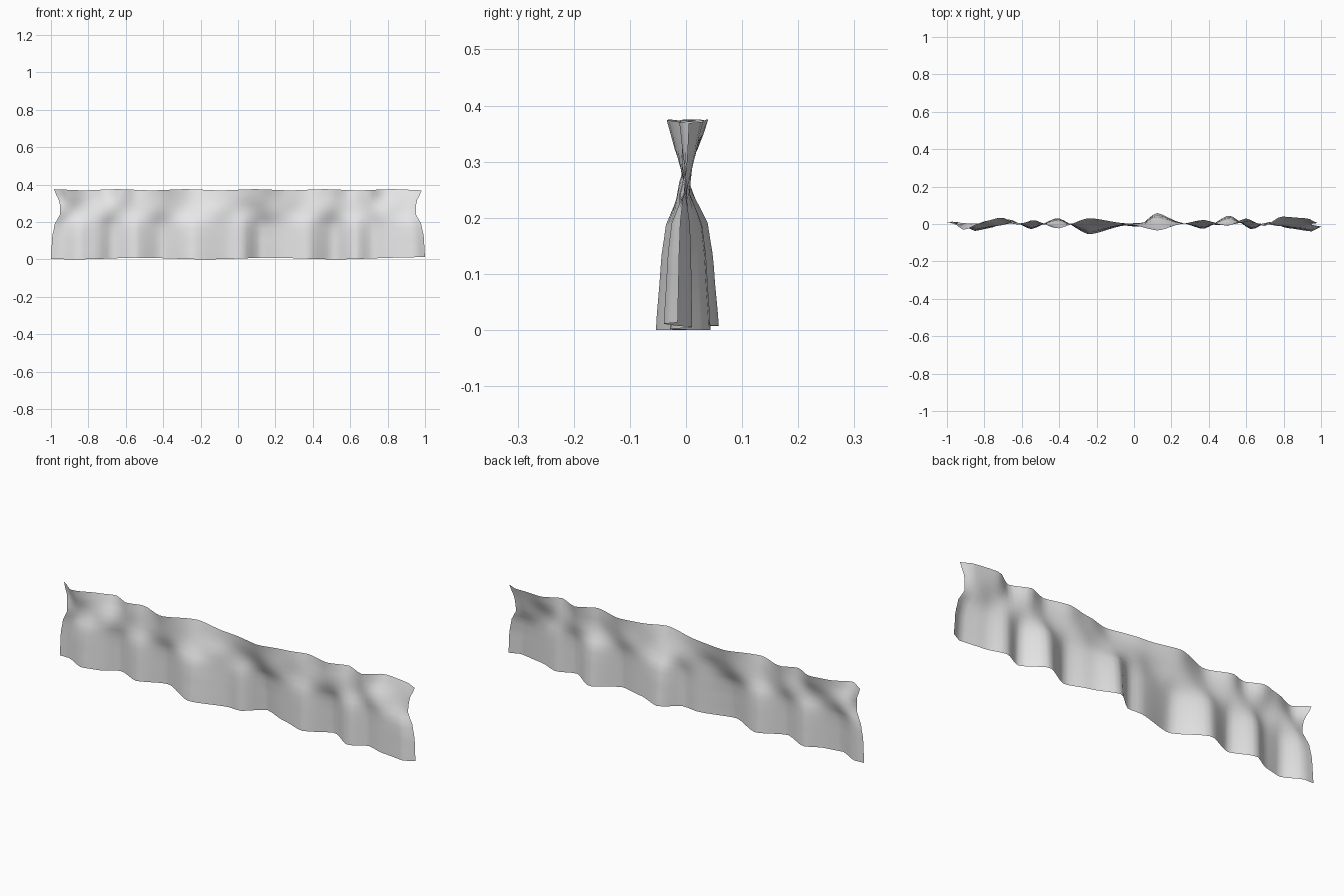
import bpy, bmesh, math

cube = bpy.data.objects.get("Cube")
if cube:
    bpy.data.objects.remove(cube, do_unlink=True)


def blend(keys, v):
    """Smoothly interpolate between (position, value) keys."""
    if v <= keys[0][0]:
        return keys[0][1]
    for (a, p), (b, q) in zip(keys, keys[1:]):
        if v <= b:
            t = (v - a) / (b - a)
            t = 0.5 * t + 0.5 * t * t * (3 - 2 * t)
            return p + (q - p) * t
    return keys[-1][1]


# Folds along the bottom and top hems: (x, y)
bottom_folds = [(-1, 0.01), (-0.95, 0.012), (-0.85, -0.037), (-0.76, -0.02),
                (-0.67, 0.027), (-0.55, -0.028), (-0.41, 0.033), (-0.24, -0.056),
                (-0.05, -0.008), (0.02, -0.015), (0.12, 0.06), (0.25, 0.008),
                (0.37, -0.027), (0.51, 0.047), (0.63, -0.03), (0.72, 0.012),
                (0.82, -0.022), (0.95, -0.04), (1, -0.015)]
top_folds = [(-1, 0.018), (-0.92, -0.032), (-0.8, 0.015), (-0.71, 0.036),
             (-0.62, -0.006), (-0.54, 0.022), (-0.41, -0.025), (-0.24, 0.032),
             (-0.05, 0.004), (0.13, -0.035), (0.25, 0), (0.37, 0.022),
             (0.5, -0.01), (0.6, 0.03), (0.7, -0.012), (0.79, 0.04),
             (0.94, 0.03), (1, 0.005)]

# Strength of each set of folds by height, and inset of the two short ends
bottom_strength = [(0, 1), (0.12, 0.84), (0.19, 0.68), (0.25, 0.25), (0.3, 0)]
top_strength = [(0.24, 0), (0.29, 0.2), (0.33, 0.6), (0.373, 1)]
end_inset = [(0, 0), (0.12, 0.006), (0.19, 0.02), (0.245, 0.05), (0.305, 0.047), (0.375, 0.017)]

cloth = bpy.data.materials.new("pale grey cloth")
cloth.use_nodes = True
grey = (0.8, 0.8, 0.8, 1)
cloth.diffuse_color = grey
cloth.node_tree.nodes["Principled BSDF"].inputs["Base Color"].default_value = grey

# Gathered cloth sheet
COLS, ROWS = 80, 14
bm = bmesh.new()
grid = []
for r in range(ROWS + 1):
    f = r / ROWS
    row = []
    for c in range(COLS + 1):
        u = 2 * c / COLS - 1
        # slightly uneven hems
        low = 0.006 + 0.004 * math.sin(9 * u) + 0.008 * max(0, u) ** 12
        high = 0.374 + 0.003 * math.sin(17 * u)
        z = low + (high - low) * f
        waist = math.exp(-((z - 0.26) / 0.05) ** 2)
        y = (blend(bottom_folds, u) * blend(bottom_strength, z)
             + blend(top_folds, u) * blend(top_strength, z)
             + 0.009 * waist * math.sin(21 * u + 1))
        x = u - math.copysign(blend(end_inset, z) * abs(u) ** 6, u)
        row.append(bm.verts.new((x, y, z)))
    grid.append(row)
for lower, upper in zip(grid, grid[1:]):
    for c in range(COLS):
        bm.faces.new((lower[c], lower[c + 1], upper[c + 1], upper[c]))
for face in bm.faces:
    face.smooth = True

mesh = bpy.data.meshes.new("cloth_sheet")
bm.to_mesh(mesh)
bm.free()
mesh.materials.append(cloth)
sheet = bpy.data.objects.new("cloth_sheet", mesh)
bpy.context.collection.objects.link(sheet)

# Rest the lowest hem point on the ground
drop = min(v.co.z for v in mesh.vertices)
for v in mesh.vertices:
    v.co.z -= drop
